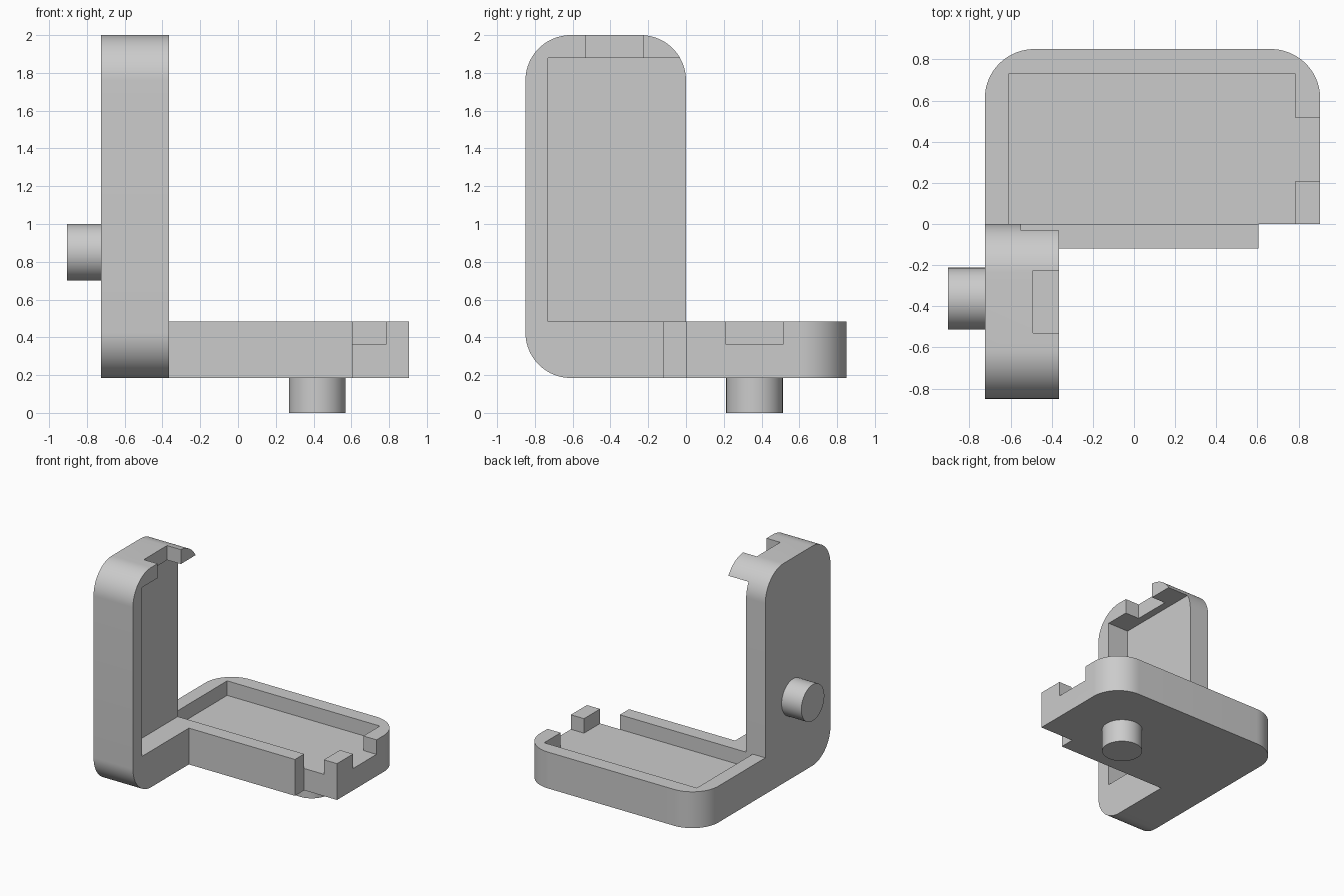
import bpy, math
from mathutils import Vector, Matrix

cube = bpy.data.objects.get("Cube")
if cube:
    bpy.data.objects.remove(cube, do_unlink=True)

grey = bpy.data.materials.new("plain grey")
grey.use_nodes = True
grey.diffuse_color = (0.6, 0.6, 0.6, 1)
grey.node_tree.nodes["Principled BSDF"].inputs["Base Color"].default_value = (0.6, 0.6, 0.6, 1)

R = 0.24           # outer corner radius
BOTTOM, RIM = 0.185, 0.485
FLOOR = 0.365


def outline(points, steps=20):
    """Closed outline; points given as (a, b, radius) get a rounded corner."""
    out = []
    for i, p in enumerate(points):
        c = Vector(p[:2])
        if len(p) == 2:
            out.append(c)
            continue
        u = (Vector(points[i - 1][:2]) - c).normalized() * p[2]
        v = (Vector(points[(i + 1) % len(points)][:2]) - c).normalized() * p[2]
        for k in range(steps + 1):
            t = math.pi / 2 * k / steps
            out.append(c + u * (1 - math.sin(t)) + v * (1 - math.cos(t)))
    return out


def extrude(name, pts, low, high, place):
    """Prism from an outline; place maps (a, b, height) to x, y, z."""
    n = len(pts)
    verts = [place(p.x, p.y, h) for h in (low, high) for p in pts]
    faces = [range(n)[::-1], range(n, 2 * n)]
    faces += [(i, (i + 1) % n, n + (i + 1) % n, n + i) for i in range(n)]
    mesh = bpy.data.meshes.new(name)
    mesh.from_pydata(verts, [], [list(f) for f in faces])
    mesh.materials.append(grey)
    ob = bpy.data.objects.new(name, mesh)
    bpy.context.collection.objects.link(ob)
    return ob


def flat(a, b, h):
    return (a, b, h)


def upright(a, b, h):
    return (h, a, b)


def box(x, y, z):
    pts = [Vector(p) for p in ((x[0], y[0]), (x[1], y[0]), (x[1], y[1]), (x[0], y[1]))]
    return extrude("cutter", pts, z[0], z[1], flat)


def combine(target, other, operation):
    mod = target.modifiers.new("combine", 'BOOLEAN')
    mod.operation, mod.solver, mod.object = operation, 'EXACT', other
    bpy.context.view_layer.objects.active = target
    bpy.ops.object.modifier_apply(modifier=mod.name)
    bpy.data.objects.remove(other, do_unlink=True)


def smooth(ob):
    bpy.ops.object.select_all(action='DESELECT')
    ob.select_set(True)
    bpy.context.view_layer.objects.active = ob
    bpy.ops.object.shade_smooth_by_angle(angle=math.radians(30))


def peg(name, centre, direction):
    bpy.ops.mesh.primitive_cylinder_add(vertices=64, radius=0.15, depth=0.185, location=centre)
    ob = bpy.context.object
    ob.name = name
    ob.data.transform(Vector((0, 0, 1)).rotation_difference(Vector(direction)).to_matrix().to_4x4())
    ob.data.materials.append(grey)
    smooth(ob)


# Lying tray with its front wall, recess and end slot
frame = extrude("bracket_frame", outline([
    (-0.725, -0.12), (0.605, -0.12), (0.605, 0), (0.905, 0),
    (0.905, 0.85, R), (-0.725, 0.85, R)]), BOTTOM, RIM, flat)
combine(frame, box((-0.61, 0.785), (0, 0.73), (FLOOR, 0.6)), 'DIFFERENCE')
combine(frame, box((0.605, 0.785), (-0.1, 0.1), (FLOOR, 0.6)), 'DIFFERENCE')
combine(frame, box((0.7, 1), (0.21, 0.515), (FLOOR, 0.6)), 'DIFFERENCE')

# Standing tray with its recess and top slot
stand = extrude("standing_tray", outline([
    (-0.85, BOTTOM, R), (0, BOTTOM), (0, 2, R), (-0.85, 2, R)]), -0.725, -0.365, upright)
combine(stand, box((-0.55, 0), (-0.73, 0.1), (RIM, 1.88)), 'DIFFERENCE')
combine(stand, box((-0.49, 0), (-0.53, -0.225), (1.8, 2.1)), 'DIFFERENCE')
combine(frame, stand, 'UNION')
smooth(frame)

# Locating pegs on the outer faces
peg("bottom_peg", (0.42, 0.3625, 0.0925), (0, 0, 1))
peg("side_peg", (-0.8125, -0.3625, 0.85), (1, 0, 0))
